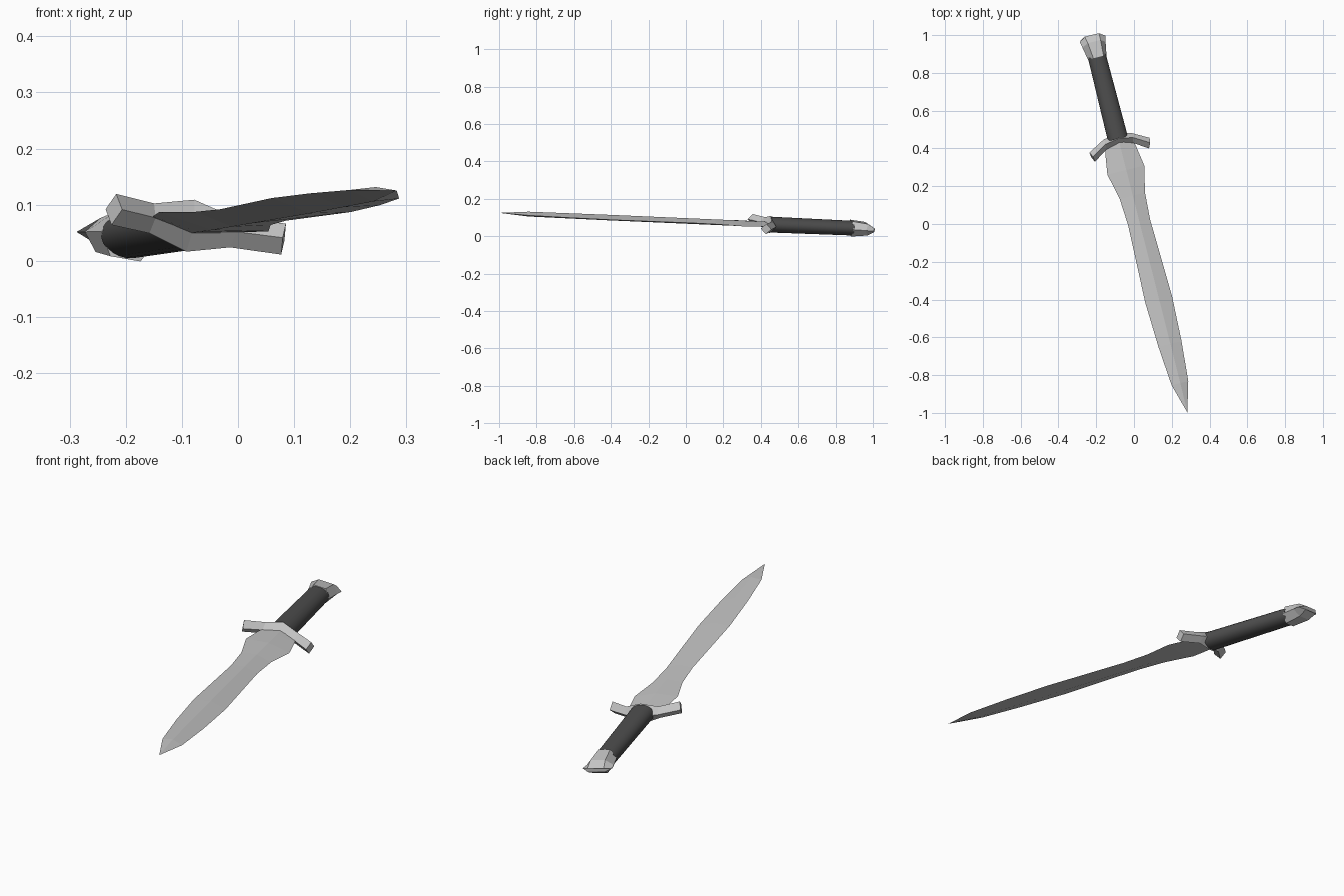
import bpy, bmesh, math
from mathutils import Matrix, Vector

cube = bpy.data.objects.get("Cube")
if cube:
    bpy.data.objects.remove(cube, do_unlink=True)


def material(name, value):
    m = bpy.data.materials.new(name)
    m.use_nodes = True
    colour = (value, value, value, 1)
    m.diffuse_color = colour
    m.node_tree.nodes["Principled BSDF"].inputs["Base Color"].default_value = colour
    return m


steel = material("steel grey", 0.56)
leather = material("dark leather", 0.075)

# Resting pose: local x is across, local y runs toward the tip, z is the flat side
along = Vector((0.246, -0.969, 0.042)).normalized()
across = Vector((-0.969, -0.246, 0.17))
across = (across - along * across.dot(along)).normalized()
normal = across.cross(along)
pose = Matrix.Translation((-0.085, 0.45, 0.0625)) @ Matrix((across, along, normal)).transposed().to_4x4()


def loft(name, rings, mat):
    """Skin a row of equal-sized rings and cap both ends."""
    bm = bmesh.new()
    loops = [[bm.verts.new(p) for p in ring] for ring in rings]
    n = len(loops[0])
    for a, b in zip(loops, loops[1:]):
        for i in range(n):
            j = (i + 1) % n
            bm.faces.new((a[i], a[j], b[j], b[i]))
    bm.faces.new(loops[0])
    bm.faces.new(loops[-1])
    bmesh.ops.remove_doubles(bm, verts=bm.verts, dist=0.0002)
    bmesh.ops.recalc_face_normals(bm, faces=bm.faces)
    mesh = bpy.data.meshes.new(name)
    bm.to_mesh(mesh)
    bm.free()
    mesh.materials.append(mat)
    obj = bpy.data.objects.new(name, mesh)
    bpy.context.collection.objects.link(obj)
    obj.matrix_world = pose
    return obj


# Leaf-shaped blade with a diamond section: (distance, half width, half thickness)
blade = [(0, .07, .014), (.06, .085, .014), (.17, .102, .015), (.31, .07, .015),
         (.455, .061, .015), (.877, .074, .015), (1.12, .064, .014),
         (1.335, .046, .013), (1.495, 0, 0)]
loft("blade", [[(-w, s, 0), (0, s, t), (w, s, 0), (0, s, -t)] for s, w, t in blade], steel)

# Swept guard with a diamond section: (side, distance, half height, front-to-back half vector)
half = [(0, 0, .047, 0, .03), (.075, .0125, .027, 0, .028), (.158, .061, .028, -.0085, .027)]
stations = [(-u, s, h, -du, ds) for u, s, h, du, ds in reversed(half[1:])] + half
loft("guard", [[(u - du, s - ds, 0), (u, s, h), (u + du, s + ds, 0), (u, s, -h)]
               for u, s, h, du, ds in stations], steel)

# Oval grip, slightly tapered toward the pommel
sides = 24
angles = [2 * math.pi * i / sides for i in range(sides)]
grip = loft("grip", [[(w * math.cos(a), s, t * math.sin(a)) for a in angles]
                     for s, w, t in [(0, .055, .042), (-.455, .049, .039)]], leather)
bpy.ops.object.select_all(action='DESELECT')
grip.select_set(True)
bpy.context.view_layer.objects.active = grip
bpy.ops.object.shade_smooth_by_angle(angle=math.radians(40))

# Flared six-sided pommel: (half width, corner distance, middle distance, half thickness)
pommel = [(.051, -.445, -.445, .041), (.064, -.515, -.53, .031), (.071, -.548, -.568, .009)]
loft("pommel", [[(-w, c, 0), (-w * .55, m, t), (w * .55, m, t),
                 (w, c, 0), (w * .55, m, -t), (-w * .55, m, -t)]
                for w, c, m, t in pommel], steel)
